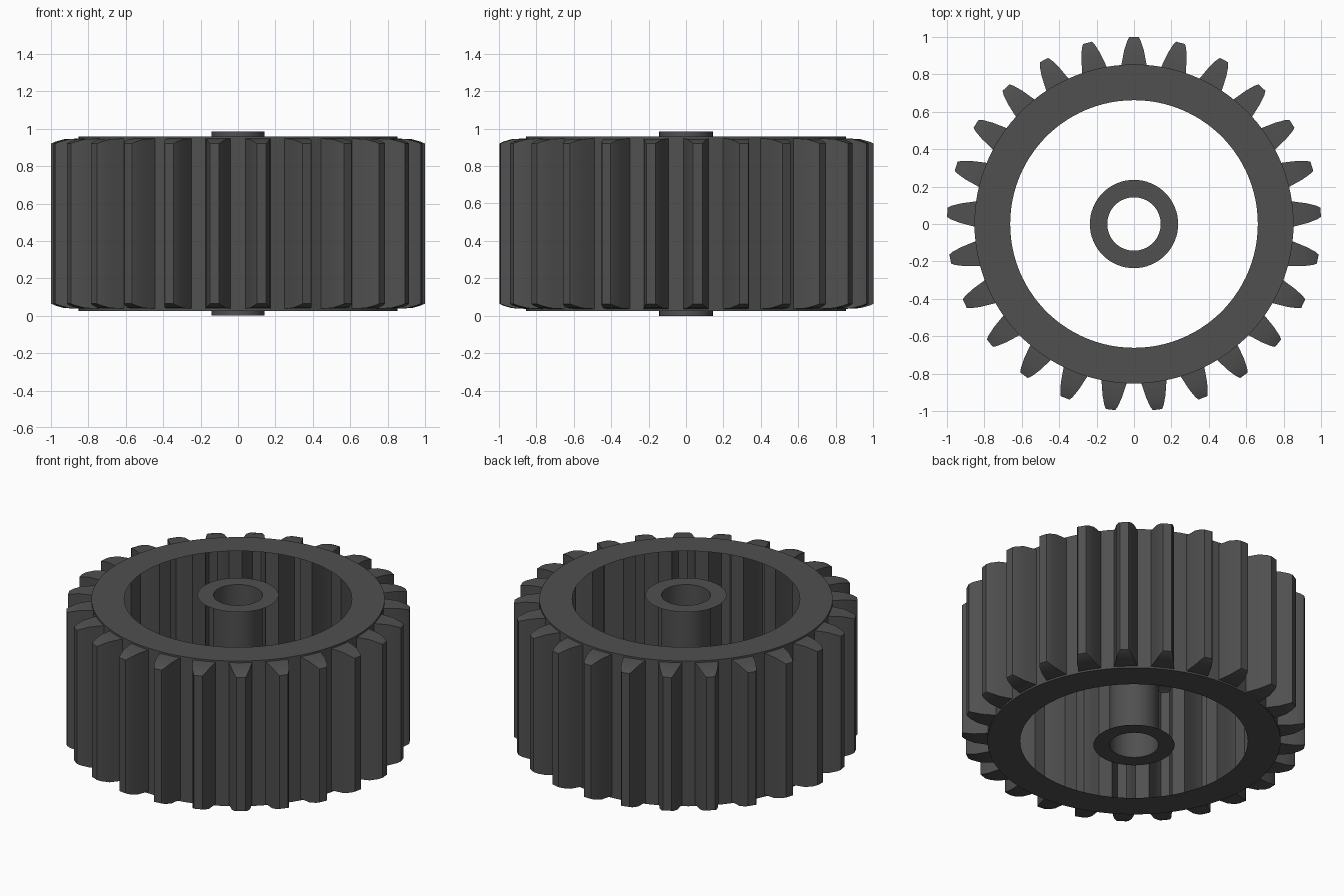
import bpy, bmesh, math

if "Cube" in bpy.data.objects:
    bpy.data.objects.remove(bpy.data.objects["Cube"])

TEETH = 25
MID = 0.4925                     # mid height, everything mirrors about it
PITCH = 2 * math.pi / TEETH

mat = bpy.data.materials.new("dark_grey")
mat.diffuse_color = (0.08, 0.08, 0.08, 1)
mat.use_nodes = True
mat.node_tree.nodes["Principled BSDF"].inputs["Base Color"].default_value = mat.diffuse_color


def finish(bm, name):
    bmesh.ops.remove_doubles(bm, verts=bm.verts, dist=1e-5)
    me = bpy.data.meshes.new(name)
    bm.to_mesh(me)
    bm.free()
    ob = bpy.data.objects.new(name, me)
    bpy.context.collection.objects.link(ob)
    me.materials.append(mat)
    bpy.ops.object.select_all(action='DESELECT')
    ob.select_set(True)
    bpy.context.view_layer.objects.active = ob
    bpy.ops.object.shade_smooth_by_angle(angle=math.radians(20))
    return ob


def lathe(name, profile, segs=100):
    """Revolve an open (radius, z) profile around the z axis."""
    bm = bmesh.new()
    rings = [[bm.verts.new((r * math.cos(2 * math.pi * i / segs),
                            r * math.sin(2 * math.pi * i / segs), z))
              for i in range(segs)] for r, z in profile]
    for a, b in zip(rings, rings[1:]):
        for i in range(segs):
            j = (i + 1) % segs
            bm.faces.new((a[i], a[j], b[j], b[i]))
    return finish(bm, name)


# Toothed wall: thin shell, teeth hollow behind, chamfered tooth ends
# tooth stations: radius, half width, half height
TOOTH = [(0.849, 0.068, 0.455), (0.93, 0.052, 0.451),
         (0.98, 0.036, 0.437), (1.0, 0.025, 0.428)]
bm = bmesh.new()


def pair(x, y, a, h):
    """Top and bottom vertex at tooth-local (x, y), turned by a."""
    c, s = math.cos(a), math.sin(a)
    px, py = x * c - y * s, x * s + y * c
    return bm.verts.new((px, py, MID + h)), bm.verts.new((px, py, MID - h))


outline = []
for k in range(TEETH):
    a = k * PITCH
    right = [pair(w, r, a, h) for r, w, h in TOOTH]
    left = [pair(-w, r, a, h) for r, w, h in TOOTH]
    outline += right + left[::-1]
    # tooth end faces
    for i in range(len(TOOTH) - 1):
        bm.faces.new((right[i][0], right[i + 1][0], left[i + 1][0], left[i][0]))
        bm.faces.new((left[i][1], left[i + 1][1], right[i + 1][1], right[i][1]))
    # valley floor between this tooth and the next
    edge = math.atan2(0.068, 0.849)
    for t in (1 / 3, 2 / 3):
        b = a + edge + t * (PITCH - 2 * edge)
        outline.append(pair(0, 0.851, b, 0.455))
for p, q in zip(outline, outline[1:] + outline[:1]):
    bm.faces.new((p[1], q[1], q[0], p[0]))
finish(bm, "toothed_wall")

# Flat rims with a thin outer lip, upper and lower
for name, s in (("upper_rim", 1), ("lower_rim", -1)):
    prof = [(0.853, MID + s * 0.453), (0.853, MID + s * 0.466), (0.662, MID + s * 0.466)]
    lathe(name, prof if s > 0 else prof[::-1])

# Hub: thin bore tube with a flat collar at each end
lathe("hub", [(0.236, 0), (0.143, 0), (0.143, 2 * MID), (0.236, 2 * MID)], 64)
